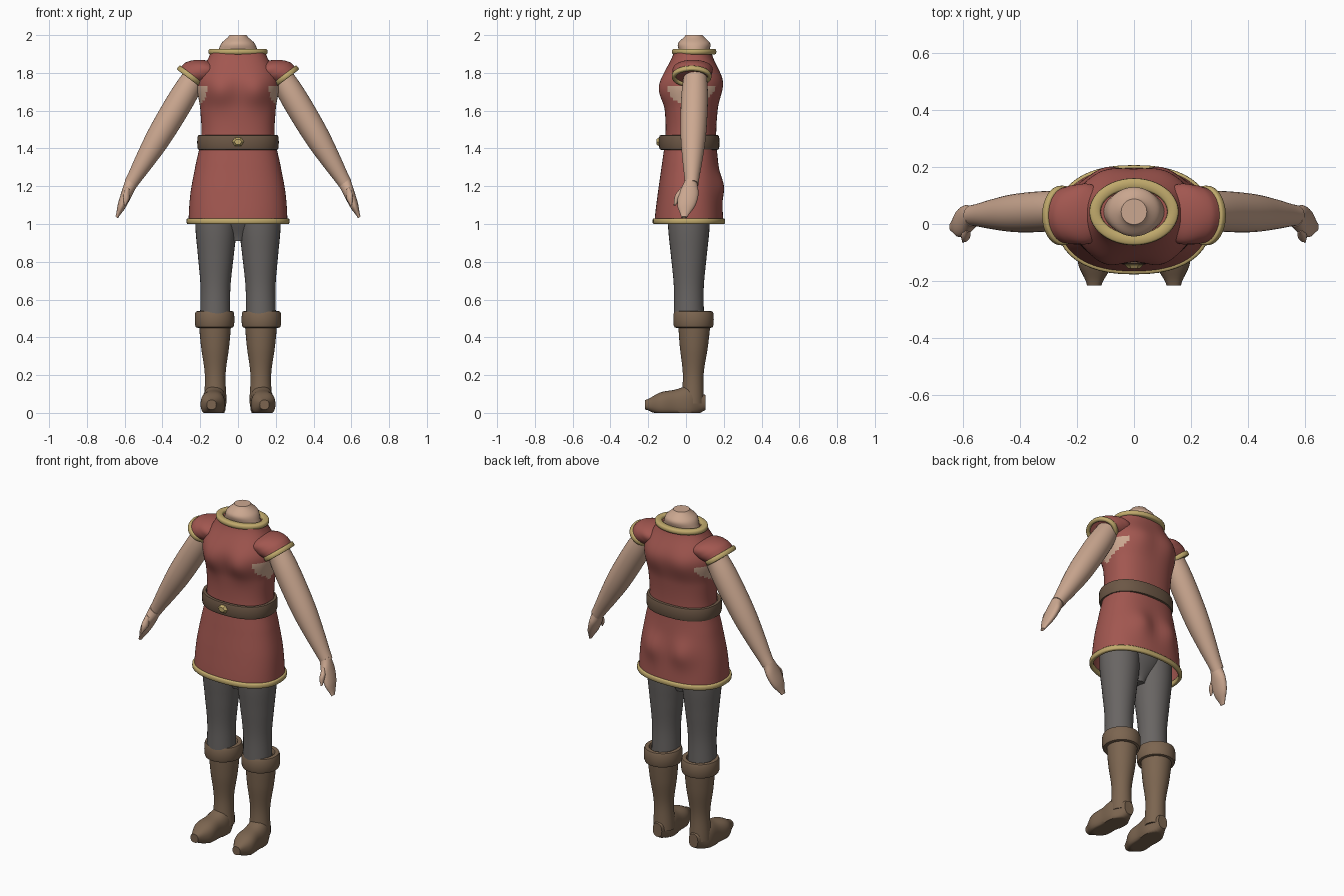
import bpy, bmesh, math
from mathutils import Vector

if "Cube" in bpy.data.objects:
    bpy.data.objects.remove(bpy.data.objects["Cube"])


def material(name, *rgb):
    mat = bpy.data.materials.new(name)
    mat.use_nodes = True
    mat.diffuse_color = (*rgb, 1)
    shader = mat.node_tree.nodes["Principled BSDF"]
    shader.inputs["Base Color"].default_value = (*rgb, 1)
    shader.inputs["Roughness"].default_value = 0.8
    return mat


SKIN = material("skin", 0.6, 0.39, 0.28)
RED = material("red cloth", 0.36, 0.095, 0.08)
GOLD = material("gold trim", 0.53, 0.4, 0.15)
BELT = material("belt leather", 0.15, 0.095, 0.06)
BOOT = material("boot leather", 0.2, 0.13, 0.08)
GREY = material("grey hose", 0.14, 0.13, 0.125)

X, Y, Z = Vector((1, 0, 0)), Vector((0, 1, 0)), Vector((0, 0, 1))


def signed_power(value, exponent):
    return math.copysign(abs(value) ** exponent, value)


def smooth_sample(values, t):
    """Read a list of evenly spaced sizes as a smooth curve."""
    last = len(values) - 1
    i = min(int(t * last), last - 1)
    t = t * last - i
    before, start, end, after = (values[min(max(i + k, 0), last)] for k in (-1, 0, 1, 2))
    slope_in, slope_out = (end - before) / 2, (after - start) / 2
    ease = t * t * (3 - 2 * t)
    return (start + (end - start) * ease
            + slope_in * t * (1 - t) ** 2 - slope_out * t * t * (1 - t))


def skin_rings(name, rings, mat, across, along, segments=32, squareness=2,
               side=1, closed=False, open_start=False, deform=None, sharp=50):
    """Skin a run of (centre, width, depth) rings lying in the across/along plane."""
    bm = bmesh.new()
    loops = []
    for centre, width, depth in rings:
        loop = []
        for i in range(segments):
            angle = math.tau * i / segments
            point = (centre
                     + across * width * signed_power(math.cos(angle), 2 / squareness)
                     + along * depth * signed_power(math.sin(angle), 2 / squareness))
            if deform:
                point = deform(point)
            point.x *= side
            loop.append(bm.verts.new(point))
        loops.append(loop)
    if not closed:
        bm.faces.new(loops[-1])
        if not open_start:
            bm.faces.new(loops[0])
    following = loops[1:] + loops[:1] if closed else loops[1:]
    for lower, upper in zip(loops, following):
        for i in range(segments):
            bm.faces.new((lower[i - 1], lower[i], upper[i], upper[i - 1]))
    bmesh.ops.recalc_face_normals(bm, faces=bm.faces)
    mesh = bpy.data.meshes.new(name)
    bm.to_mesh(mesh)
    bm.free()
    mesh.materials.append(mat)
    obj = bpy.data.objects.new(name, mesh)
    bpy.context.collection.objects.link(obj)
    bpy.ops.object.select_all(action="DESELECT")
    obj.select_set(True)
    bpy.context.view_layer.objects.active = obj
    bpy.ops.object.shade_smooth_by_angle(angle=math.radians(sharp))
    return obj


def limb(name, start, end, widths, depths, mat, across=X, along=Y, steps=24, **options):
    """Straight form from start to end with smoothly changing width and depth."""
    start, end = Vector(start), Vector(end)
    rings = []
    for k in range(steps + 1):
        t = k / steps
        rings.append((start.lerp(end, t), smooth_sample(widths, t), smooth_sample(depths, t)))
    return skin_rings(name, rings, mat, across, along, **options)


def band(name, centre, width, depth, height, thickness, mat, across=X, along=Y, **options):
    """Rounded strip running around an ellipse."""
    axis = across.cross(along)
    rings = []
    for i in range(12):
        angle = math.tau * i / 12
        rise = signed_power(math.sin(angle), 0.6) * height / 2
        swell = signed_power(math.cos(angle), 0.6) * thickness / 2
        rings.append((Vector(centre) + axis * rise, width + swell, depth + swell))
    return skin_rings(name, rings, mat, across, along, segments=48, closed=True, **options)


def paired_lobe(point, height):
    return math.exp(-((abs(point.x) - 0.1) / 0.07) ** 2 - ((point.z - height) / 0.08) ** 2)


def body_shape(point):
    # Seat and shoulder blades behind, chest in front
    if point.y > 0.06:
        point.y += 0.025 * paired_lobe(point, 1.2) + 0.01 * paired_lobe(point, 1.73)
    elif point.y < -0.04:
        point.y -= 0.025 * paired_lobe(point, 1.7)
    return point


# Tunic, with bare skin below the arm holes
tunic = limb("tunic", (0, 0.015, 1.01), (0, 0.035, 1.91),
             [0.262, 0.252, 0.225, 0.195, 0.2, 0.216, 0.145],
             [0.182, 0.168, 0.15, 0.135, 0.14, 0.16, 0.1],
             RED, steps=60, segments=72, squareness=2.35, open_start=True, deform=body_shape)
tunic.data.materials.append(SKIN)
for face in tunic.data.polygons:
    spot = face.center
    low_edge = 1.61 + 0.6 * abs(spot.y - 0.015)
    if abs(spot.x) > 0.165 and low_edge < spot.z < 1.73:
        face.material_index = 1

band("hem_trim", (0, 0.015, 1.015), 0.262, 0.181, 0.03, 0.022, GOLD, squareness=2.35)
band("belt", (0, 0.017, 1.432), 0.203, 0.147, 0.08, 0.026, BELT, squareness=2.3)
limb("belt_buckle", (0, -0.13, 1.435), (0, -0.157, 1.435), [0.032, 0.032, 0.02],
     [0.026, 0.026, 0.015], GOLD, X, Z, steps=2, segments=6, sharp=20)

# Neck and collar
limb("neck", (0, 0.043, 1.87), (0, 0.043, 2), [0.12, 0.105, 0.088, 0.045],
     [0.08, 0.08, 0.085, 0.045], SKIN)
band("collar_trim", (0, 0.043, 1.912), 0.137, 0.098, 0.03, 0.04, GOLD)

# Hips joining the legs
limb("hips", (0, 0.02, 0.91), (0, 0.02, 1.15), [0.04, 0.16, 0.19], [0.05, 0.1, 0.12], GREY)

SLOPE = Vector((0.8, 0, 0.6))  # direction across the tilted arms and sleeves


def flat_sole(point):
    point.z = max(point.z, 0)
    return point


for side, label in ((1, "left"), (-1, "right")):
    # Sleeve cap and trim
    cuff = (0.253, 0.03, 1.782)
    limb(label + "_sleeve", (0.1, 0.04, 1.85), cuff, [0.02, 0.07, 0.088, 0.073],
         [0.04, 0.1, 0.105, 0.096], RED, SLOPE, Y, side=side)
    band(label + "_sleeve_trim", cuff, 0.07, 0.094, 0.028, 0.022, GOLD, SLOPE, Y, side=side)

    # Arm, hand and thumb
    arm = [0.06, 0.07, 0.071, 0.066, 0.052, 0.036]
    limb(label + "_arm", (0.21, 0.05, 1.81), (0.57, 0.03, 1.21), arm, arm,
         SKIN, SLOPE, Y, side=side)
    limb(label + "_hand", (0.565, 0.025, 1.22), (0.642, -0.01, 1.035),
         [0.035, 0.03, 0.023, 0.008], [0.035, 0.053, 0.047, 0.016], SKIN, SLOPE, Y, side=side)
    thumb = [0.01, 0.02, 0.006]
    limb(label + "_thumb", (0.582, -0.02, 1.19), (0.6, -0.06, 1.1), thumb, thumb,
         SKIN, SLOPE, Y, steps=12, segments=16, side=side)

    # Leg
    leg = [0.08, 0.079, 0.094, 0.11, 0.11]
    limb(label + "_leg", (0.121, 0.015, 0.5), (0.114, 0.015, 1.15), leg, leg, GREY, side=side)

    # Boot
    band(label + "_boot_cuff", (0.124, 0.04, 0.495), 0.088, 0.09, 0.09, 0.034, BOOT, side=side)
    shaft = [0.06, 0.055, 0.075, 0.087]
    limb(label + "_boot_shaft", (0.12, 0.035, 0.05), (0.122, 0.045, 0.51), shaft, shaft,
         BOOT, side=side)
    limb(label + "_boot_foot", (0.12, 0.102, 0.055), (0.14, -0.216, 0.043),
         [0.03, 0.06, 0.06, 0.062, 0.025], [0.04, 0.09, 0.074, 0.062, 0.025],
         BOOT, X, Z, squareness=2.4, side=side, deform=flat_sole)
